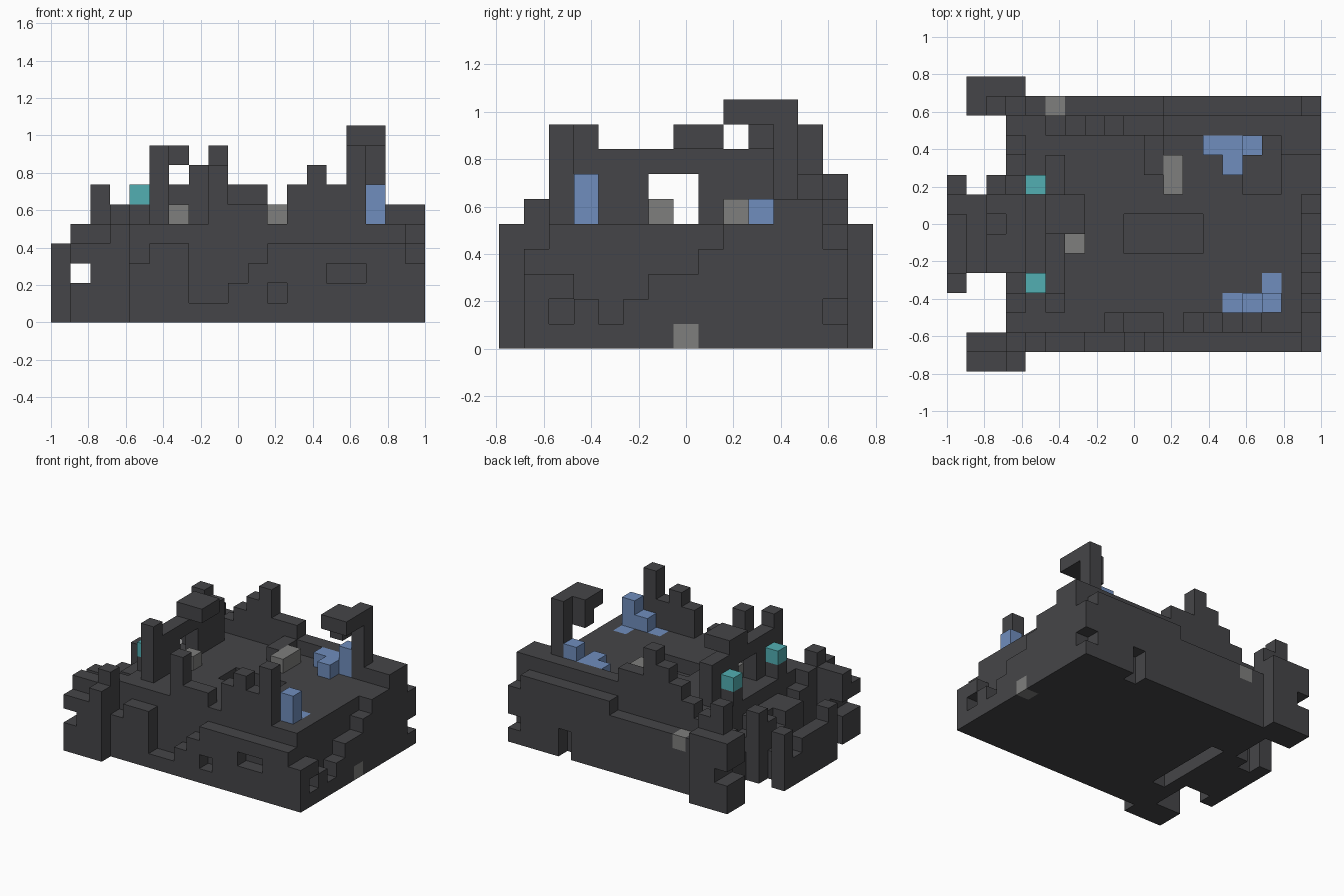
import bpy
import bmesh
from mathutils import Vector

old = bpy.data.objects.get("Cube")
if old:
    bpy.data.objects.remove(old, do_unlink=True)

NX, NY = 19, 15
UNIT = 2 / NX


def make_material(name, colour):
    mat = bpy.data.materials.new(name)
    mat.use_nodes = True
    rgba = (*colour, 1)
    mat.diffuse_color = rgba
    shader = next(n for n in mat.node_tree.nodes if n.type == 'BSDF_PRINCIPLED')
    shader.inputs["Base Color"].default_value = rgba
    shader.inputs["Roughness"].default_value = 0.9
    return mat


DARK = make_material("dark stone", (.06, .06, .065))
GREY = make_material("grey stone", (.21, .21, .205))
BLUE = make_material("blue crystal", (.16, .27, .51))
TEAL = make_material("teal lamp", (.085, .43, .45))

# Every part is a set of grid cells; a cell belongs to the last part that claims it
owner = {}
part_material = {}


def block(part, xs, ys, zs, mat=DARK):
    """Fill a box of cells, each range being (first, end)."""
    part_material[part] = mat
    for x in range(*xs):
        for y in range(*ys):
            for z in range(*zs):
                owner[x, y, z] = part


def carve(xs, ys, zs):
    for x in range(*xs):
        for y in range(*ys):
            for z in range(*zs):
                owner.pop((x, y, z), None)


def wall_along_x(part, start, y, heights):
    for x, top in enumerate(heights, start):
        block(part, (x, x + 1), (y, y + 1), (0, top))


def wall_along_y(part, x, start, heights):
    for y, top in enumerate(heights, start):
        block(part, (x, x + 1), (y, y + 1), (0, top))


def column(part, x, y, bottom, top, mat=DARK):
    block(part, (x, x + 1), (y, y + 1), (bottom, top), mat)


# Courtyard with a sunken pool
block("courtyard", (4, 18), (2, 13), (0, 5))
carve((9, 13), (6, 8), (4, 5))

# Stepped outer walls
wall_along_x("front_wall", 3, 1, [5, 3, 4, 4, 1, 1, 2, 3] + [4] * 7 + [3])
wall_along_x("front_battlement", 3, 2, [5] * 5 + [8, 6, 6, 5, 7, 8, 7, 9, 5, 4])
wall_along_x("back_battlement", 3, 12, [5, 5, 6, 7, 8, 9, 7, 7] + [6] * 8)
wall_along_x("back_wall", 3, 13, [6] + [4] * 7 + [5] * 7 + [4])
wall_along_y("inner_side_wall", 17, 1, [4, 4, 5, 5, 4, 4, 4, 4, 5, 5, 6, 6])
wall_along_y("side_wall", 18, 1, [3, 3, 2, 1, 2, 3, 3, 4, 5, 5, 6, 6, 4])
wall_along_y("gate_wall", 3, 2, [5, 4, 3, 4, 4, 4, 4, 3, 2, 4])

# Corner towers beside the gate
wall_along_x("front_tower", 1, 0, [4, 4, 5])
wall_along_x("front_tower", 1, 1, [5, 5, 6])
wall_along_x("back_tower", 1, 13, [5, 7, 6])
wall_along_x("back_tower", 1, 14, [5, 5, 5])

# Gatehouse in front of the wall
wall_along_y("gatehouse", 0, 4, [4, 3, 3, 3, 2, 4])
wall_along_y("gatehouse", 1, 5, [2] * 4)
wall_along_y("gatehouse", 2, 5, [4, 4, 3, 4, 5])

# Raised arch and roof slab behind the gate
column("arch", 5, 3, 5, 9)
block("arch", (5, 6), (4, 6), (5, 8))
block("arch", (5, 6), (6, 9), (7, 8))
block("arch", (5, 6), (8, 11), (5, 8))
block("roof_slab", (5, 7), (7, 9), (8, 9))

# Tall hooked tower
column("hooked_tower", 16, 11, 5, 10)
block("hooked_tower", (16, 17), (9, 12), (9, 10))
column("hooked_tower", 15, 9, 9, 10)
column("hooked_tower", 15, 10, 8, 10)

# Low dark stones in the courtyard
block("courtyard_stones", (10, 11), (10, 12), (5, 6))

# Lamps on short pillars
for y in (4, 9):
    column("lamp_pillars", 4, y, 0, 6)
    column("lamps", 4, y, 6, 7, TEAL)

# Crystals at the front and back of the courtyard
column("front_crystals", 16, 3, 4, 7, BLUE)
column("front_crystals", 15, 3, 4, 6, BLUE)
column("front_crystals", 14, 3, 4, 5, BLUE)
column("front_crystals", 16, 4, 4, 5, BLUE)
block("back_crystals", (13, 16), (11, 12), (5, 6), BLUE)
column("back_crystals", 14, 10, 5, 6, BLUE)
column("back_crystals", 15, 11, 5, 7, BLUE)

# Openings: windows, tower notches, gate slot and drains
carve((14, 16), (1, 2), (2, 3))
carve((11, 12), (1, 2), (1, 2))
carve((18, 19), (2, 3), (1, 2))
carve((18, 19), (13, 14), (1, 2))
carve((14, 15), (13, 14), (0, 2))
carve((1, 2), (0, NY), (2, 3))
carve((4, 5), (4, 10), (0, 1))

# Pale stones
column("side_door", 18, 7, 0, 1, GREY)
column("back_stone", 5, 13, 3, 4, GREY)
column("arch_stone", 6, 6, 5, 6, GREY)
block("courtyard_pale_stones", (11, 12), (9, 11), (5, 6), GREY)


def build(part):
    """Mesh the exposed sides of a part and merge the flat areas."""
    bm = bmesh.new()
    for cell in [c for c, name in owner.items() if name == part]:
        centre = Vector(cell) + Vector((.5, .5, .5))
        for axis in range(3):
            for sign in (-1, 1):
                step = [0, 0, 0]
                step[axis] = sign
                if tuple(a + b for a, b in zip(cell, step)) in owner:
                    continue
                n = Vector(step)
                u = Vector((0, 0, 0))
                u[(axis + 1) % 3] = 1
                v = n.cross(u)
                corners = [centre + (n + a * u + b * v) / 2
                           for a, b in ((-1, -1), (1, -1), (1, 1), (-1, 1))]
                bm.faces.new([bm.verts.new(((p.x - NX / 2) * UNIT,
                                            (p.y - NY / 2) * UNIT,
                                            p.z * UNIT)) for p in corners])
    bmesh.ops.remove_doubles(bm, verts=bm.verts[:], dist=.001)
    bmesh.ops.dissolve_limit(bm, angle_limit=.01, verts=bm.verts[:], edges=bm.edges[:])
    mesh = bpy.data.meshes.new(part)
    bm.to_mesh(mesh)
    bm.free()
    mesh.materials.append(part_material[part])
    bpy.context.collection.objects.link(bpy.data.objects.new(part, mesh))


for part in part_material:
    build(part)
